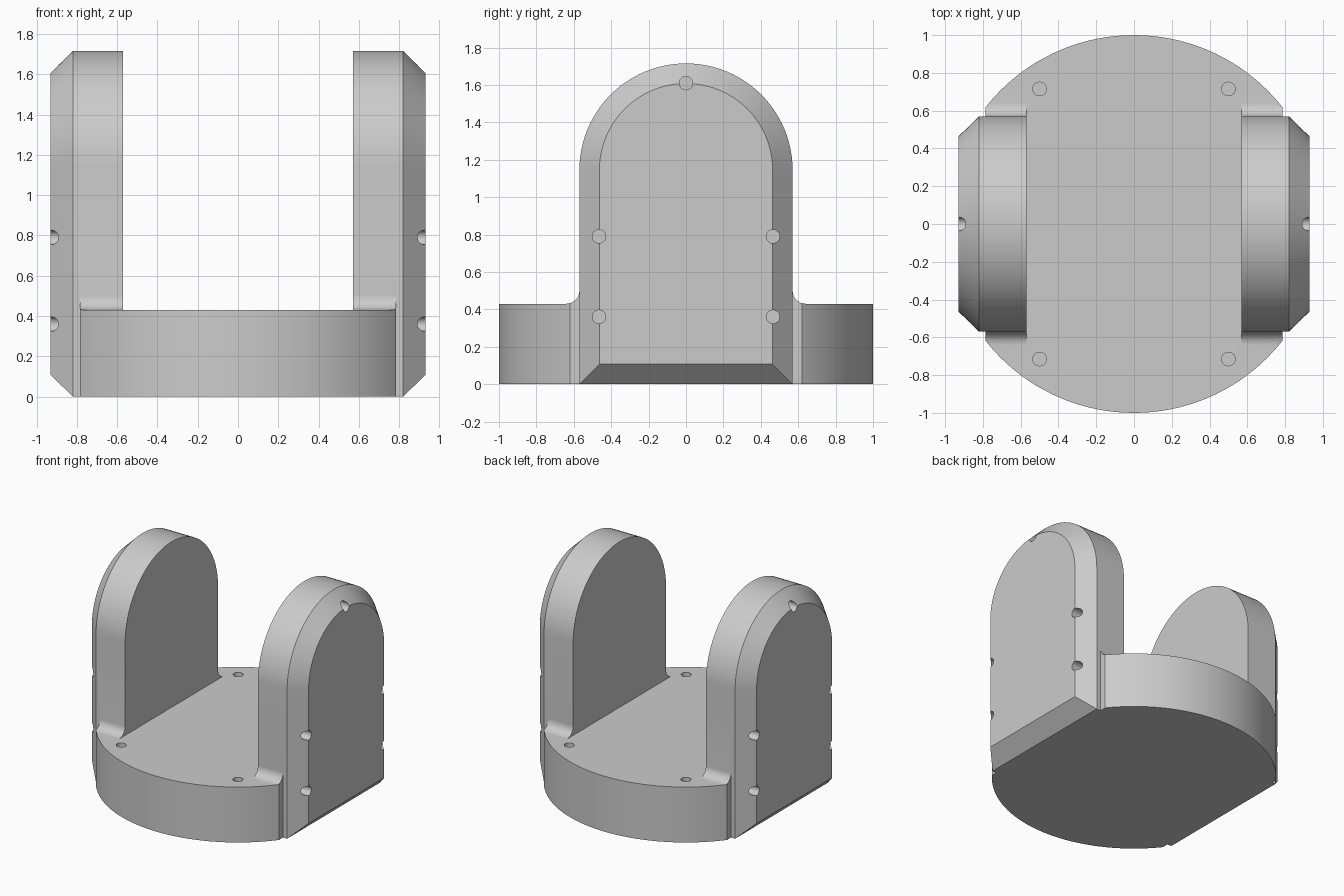
import bpy
import bmesh
from math import sin, cos, pi

cube = bpy.data.objects.get("Cube")
if cube:
    bpy.data.objects.remove(cube, do_unlink=True)

BASE_H = 0.43
CLIP_X = 0.785
ARM_IN, ARM_MID, ARM_OUT = 0.57, 0.82, 0.93
HALF_W, CHAMFER, ARCH_Z = 0.57, 0.107, 1.145
FILLET = 0.07
HOLE_R, HOLE_DEPTH = 0.036, 0.1


def loft(name, rings):
    """Skin a closed solid through matching rings of points."""
    bm = bmesh.new()
    loops = [[bm.verts.new(p) for p in ring] for ring in rings]
    n = len(loops[0])
    for a, b in zip(loops, loops[1:]):
        for i in range(n):
            j = (i + 1) % n
            bm.faces.new((a[i], a[j], b[j], b[i]))
    bm.faces.new(loops[0][::-1])
    bm.faces.new(loops[-1])
    bmesh.ops.recalc_face_normals(bm, faces=bm.faces)
    mesh = bpy.data.meshes.new(name)
    bm.to_mesh(mesh)
    bm.free()
    obj = bpy.data.objects.new(name, mesh)
    bpy.context.collection.objects.link(obj)
    return obj


def cylinder(name, radius, z0, z1, x=0, y=0, sides=32):
    angles = [2 * pi * i / sides for i in range(sides)]
    return loft(name, [[(x + radius * cos(a), y + radius * sin(a), z) for a in angles]
                       for z in (z0, z1)])


def side_hole(name, side, y, z, sides=32):
    angles = [2 * pi * i / sides for i in range(sides)]
    return loft(name, [[(side * x, y + HOLE_R * cos(a), z + HOLE_R * sin(a)) for a in angles]
                       for x in (ARM_OUT - HOLE_DEPTH, ARM_OUT + 0.1)])


def combine(target, tool, operation):
    """Apply a boolean and remove the helper."""
    tool.hide_render = True
    mod = target.modifiers.new(operation.title(), 'BOOLEAN')
    mod.operation, mod.solver, mod.object = operation, 'EXACT', tool
    bpy.context.view_layer.objects.active = target
    bpy.ops.object.modifier_apply(modifier=mod.name)
    bpy.data.objects.remove(tool, do_unlink=True)


def clip_box(z0, z1):
    return loft("clip_box", [[(-CLIP_X, -2, z), (CLIP_X, -2, z), (CLIP_X, 2, z), (-CLIP_X, 2, z)]
                             for z in (z0, z1)])


def arch(x, inset, steps=48):
    """Arch outline in the yz plane, shrunk by inset."""
    r = HALF_W - inset
    pts = [(x, -r, inset), (x, r, inset)]
    return pts + [(x, r * cos(pi * i / steps), ARCH_Z + r * sin(pi * i / steps))
                  for i in range(steps + 1)]


def foot_outline(x, steps=8):
    """Block with concave flares that meet the base top."""
    edge = HALF_W + FILLET
    curve = [(edge - FILLET * sin(pi / 2 * i / steps),
              BASE_H + FILLET * (1 - cos(pi / 2 * i / steps))) for i in range(steps + 1)]
    half = [(edge, BASE_H - 0.1)] + curve
    return [(x, y, z) for y, z in half] + [(x, -y, z) for y, z in reversed(half)]


# Round base with flattened sides
bracket = cylinder("yoke_bracket", 1, 0, BASE_H, sides=128)
combine(bracket, clip_box(-1, 1), 'INTERSECT')

# Arched, chamfered arms and their filleted feet
for side in (-1, 1):
    foot = loft("arm_foot", [foot_outline(side * x) for x in (ARM_IN, CLIP_X)])
    combine(foot, cylinder("foot_trim", 1, -1, 1, sides=128), 'INTERSECT')
    combine(bracket, foot, 'UNION')
    arm = loft("arm", [arch(side * ARM_IN, 0), arch(side * ARM_MID, 0),
                       arch(side * ARM_OUT, CHAMFER)])
    combine(bracket, arm, 'UNION')

# Blind holes in the arms
for side in (-1, 1):
    for y, z in ((-0.465, 0.36), (0.465, 0.36), (-0.465, 0.79), (0.465, 0.79), (0, 1.61)):
        combine(bracket, side_hole("arm_hole", side, y, z), 'DIFFERENCE')

# Blind holes in the base
for x in (-0.5, 0.5):
    for y in (-0.715, 0.715):
        combine(bracket, cylinder("base_hole", HOLE_R, BASE_H - HOLE_DEPTH, BASE_H + 0.1, x, y),
                'DIFFERENCE')

# Smooth the curves and keep the edges crisp
bpy.ops.object.select_all(action='DESELECT')
bracket.select_set(True)
bpy.context.view_layer.objects.active = bracket
bpy.ops.object.shade_smooth_by_angle(angle=pi / 9)
